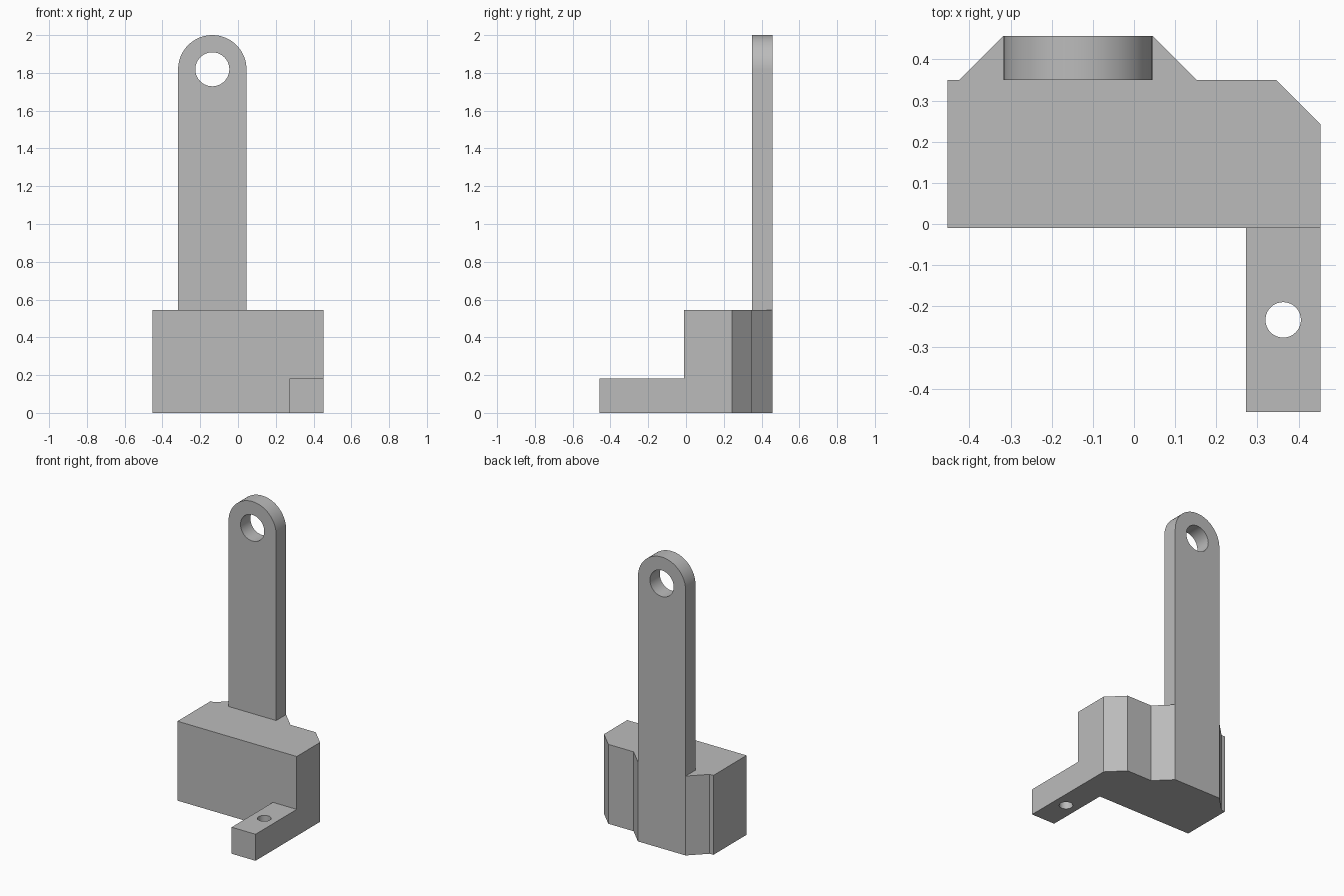
import bpy, bmesh, math
from mathutils import Matrix, Vector

cube = bpy.data.objects.get("Cube")
if cube:
    bpy.data.objects.remove(cube, do_unlink=True)

grey = bpy.data.materials.new("plain_grey")
grey.use_nodes = True
colour = (0.5, 0.5, 0.5, 1)
grey.diffuse_color = colour
grey.node_tree.nodes["Principled BSDF"].inputs["Base Color"].default_value = colour


def add_object(name, bm):
    bmesh.ops.recalc_face_normals(bm, faces=bm.faces)
    mesh = bpy.data.meshes.new(name)
    bm.to_mesh(mesh)
    bm.free()
    mesh.materials.append(grey)
    obj = bpy.data.objects.new(name, mesh)
    bpy.context.collection.objects.link(obj)
    return obj


def prism(name, outline, sweep):
    """Extrude a closed outline of 3D points along a vector."""
    bm = bmesh.new()
    face = bm.faces.new([bm.verts.new(p) for p in outline])
    new = bmesh.ops.extrude_face_region(bm, geom=[face])["geom"]
    moved = [v for v in new if isinstance(v, bmesh.types.BMVert)]
    bmesh.ops.translate(bm, verts=moved, vec=Vector(sweep))
    return add_object(name, bm)


def drill(obj, centre, radius, turn=0):
    """Cut a round through hole with a hidden cylinder."""
    bm = bmesh.new()
    place = Matrix.Translation(centre) @ Matrix.Rotation(turn, 4, "X")
    bmesh.ops.create_cone(bm, cap_ends=True, segments=64, radius1=radius,
                          radius2=radius, depth=0.5, matrix=place)
    cutter = add_object(obj.name + "_hole_cutter", bm)
    cutter.hide_render = True
    cutter.hide_viewport = True
    cutter.display_type = "WIRE"
    mod = obj.modifiers.new("hole", "BOOLEAN")
    mod.operation = "DIFFERENCE"
    mod.solver = "EXACT"
    mod.object = cutter
    # Bake the cut so that the helper can go
    bpy.context.view_layer.update()
    graph = bpy.context.evaluated_depsgraph_get()
    cut = bpy.data.meshes.new_from_object(obj.evaluated_get(graph))
    obj.modifiers.clear()
    obj.data = cut
    bpy.data.objects.remove(cutter, do_unlink=True)


half = 0.453
front, back, rear = -0.01, 0.35, 0.457
arm_left, arm_right = 0.045, -0.317
body_top = 0.545

# Base block with chamfered corner and tapered rear boss
plan = [(-half, front), (half, front), (half, 0.243), (0.345, back),
        (0.153, back), (arm_left, rear), (arm_right, rear),
        (-0.425, back), (-half, back)]
body = prism("base_block", [(x, y, 0) for x, y in plan], (0, 0, body_top))

# Upright arm with rounded eye end
radius = (arm_left - arm_right) / 2
mid = (arm_left + arm_right) / 2
eye_z = 2 - radius
steps = 48
arc = [(mid + radius * math.cos(math.pi * i / steps), back,
        eye_z + radius * math.sin(math.pi * i / steps)) for i in range(steps + 1)]
arm = prism("upright_arm",
            [(arm_right, back, body_top), (arm_left, back, body_top)] + arc,
            (0, rear - back, 0))
drill(arm, (mid, (back + rear) / 2, eye_z), 0.09, math.pi / 2)

# Forward mounting foot with bolt hole
inner = 0.272
foot = prism("mounting_foot",
             [(inner, -rear, 0), (half, -rear, 0), (half, front, 0), (inner, front, 0)],
             (0, 0, 0.182))
drill(foot, ((inner + half) / 2, -0.233, 0.09), 0.043)

# Smooth the round surfaces and keep the edges sharp
bpy.ops.object.select_all(action="DESELECT")
for obj in (body, arm, foot):
    obj.select_set(True)
bpy.context.view_layer.objects.active = arm
bpy.ops.object.shade_smooth_by_angle(angle=math.radians(30))
